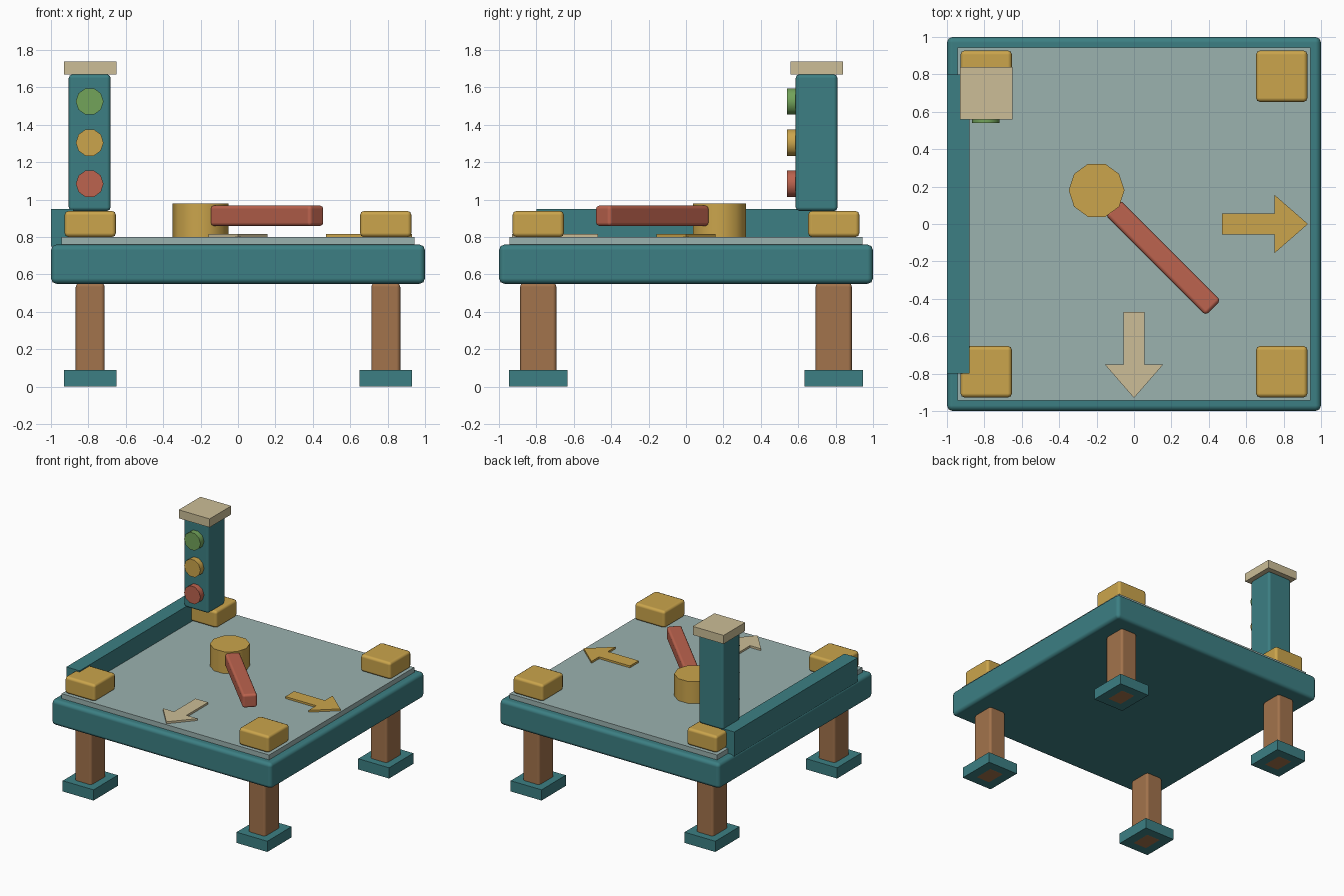
import bpy, bmesh, math
from mathutils import Matrix

if "Cube" in bpy.data.objects:
    bpy.data.objects.remove(bpy.data.objects["Cube"])


def material(name, r, g, b):
    m = bpy.data.materials.new(name)
    lin = [(c / 255 / 12.92) if c < 10 else ((c / 255 + 0.055) / 1.055) ** 2.4 for c in (r, g, b)]
    m.diffuse_color = (*lin, 1)
    m.use_nodes = True
    m.node_tree.nodes["Principled BSDF"].inputs["Base Color"].default_value = m.diffuse_color
    return m


TEAL = material("teal", 60, 127, 131)
GREY = material("grey_green", 155, 178, 175)
GOLD = material("gold", 203, 165, 76)
RED = material("brick_red", 188, 99, 78)
BROWN = material("wood_brown", 162, 115, 76)
BEIGE = material("beige", 204, 190, 151)
GREEN = material("green", 114, 163, 90)


def finish(name, bm, mat):
    bmesh.ops.recalc_face_normals(bm, faces=bm.faces)
    me = bpy.data.meshes.new(name)
    bm.to_mesh(me)
    bm.free()
    me.materials.append(mat)
    ob = bpy.data.objects.new(name, me)
    bpy.context.collection.objects.link(ob)
    return ob


def box(name, mat, center, size, bevel=0.0, turn=0.0):
    bm = bmesh.new()
    bmesh.ops.create_cube(bm, size=1, matrix=Matrix.Diagonal((*size, 1)))
    ob = finish(name, bm, mat)
    ob.location = center
    ob.rotation_euler.z = turn
    if bevel:
        for p in ob.data.polygons:
            p.use_smooth = True
        mod = ob.modifiers.new("rounded_edges", 'BEVEL')
        mod.width = bevel
        mod.segments = 2
        mod.harden_normals = True
    return ob


def cylinder(name, mat, center, radius, depth, facing_front=False):
    # ten-sided, with one corner pointing up (or to the back)
    rot = Matrix.Rotation(math.pi / 2, 4, 'X') if facing_front else Matrix()
    bm = bmesh.new()
    bmesh.ops.create_cone(bm, cap_ends=True, segments=10, radius1=radius, radius2=radius, depth=depth,
                          matrix=Matrix.Translation(center) @ rot @ Matrix.Rotation(math.pi / 2, 4, 'Z'))
    ob = finish(name, bm, mat)
    bpy.ops.object.select_all(action='DESELECT')
    ob.select_set(True)
    bpy.context.view_layer.objects.active = ob
    bpy.ops.object.shade_smooth_by_angle(angle=math.radians(40))
    return ob


def arrow(name, mat, turn):
    # flat arrow outline along +x, extruded and turned about the centre
    pts = [(.47, -.057), (.75, -.057), (.75, -.157), (.93, 0), (.75, .157), (.75, .057), (.47, .057)]
    bm = bmesh.new()
    f = bm.faces.new([bm.verts.new((x, y, .798)) for x, y in pts])
    ext = bmesh.ops.extrude_face_region(bm, geom=[f])['geom']
    bmesh.ops.translate(bm, vec=(0, 0, .018), verts=[v for v in ext if isinstance(v, bmesh.types.BMVert)])
    ob = finish(name, bm, mat)
    ob.rotation_euler.z = turn


# platform, surface plate and side wall
box("platform", TEAL, (0, 0, .655), (2, 2, .21), .03)
box("surface_plate", GREY, (0, 0, .78), (1.885, 1.885, .04))
box("side_wall", TEAL, (-.94, 0, .85), (.12, 1.6, .2))

# legs, feet and corner blocks
for sx, nx in ((-1, "left"), (1, "right")):
    for sy, ny in ((-1, "front"), (1, "back")):
        x, y = .79 * sx, .79 * sy
        box(f"{ny}_{nx}_leg", BROWN, (x, y, .277), (.155, .195, .554), .02)
        box(f"{ny}_{nx}_foot", TEAL, (x, y, .046), (.28, .315, .088))
        box(f"{ny}_{nx}_corner_block", GOLD, (x, y, .87), (.275, .275, .14), .022)

# signal tower with three lamps
box("signal_tower", TEAL, (-.793, .698, 1.305), (.224, .224, .73), .02)
box("tower_cap", BEIGE, (-.79, .70, 1.705), (.28, .28, .07))
for name, mat, z in (("red_lamp", RED, 1.085), ("yellow_lamp", GOLD, 1.305), ("green_lamp", GREEN, 1.525)):
    cylinder(name, mat, (-.793, .564, z), .074, .05, True)

# pivot and swinging arm
cylinder("pivot", GOLD, (-.2, .18, .89), .149, .18)
box("swing_arm", RED, (.155, -.18, .914), (.76, .114, .112), .02, -math.pi / 4)

# direction arrows
arrow("right_arrow", GOLD, 0)
arrow("front_arrow", BEIGE, -math.pi / 2)
